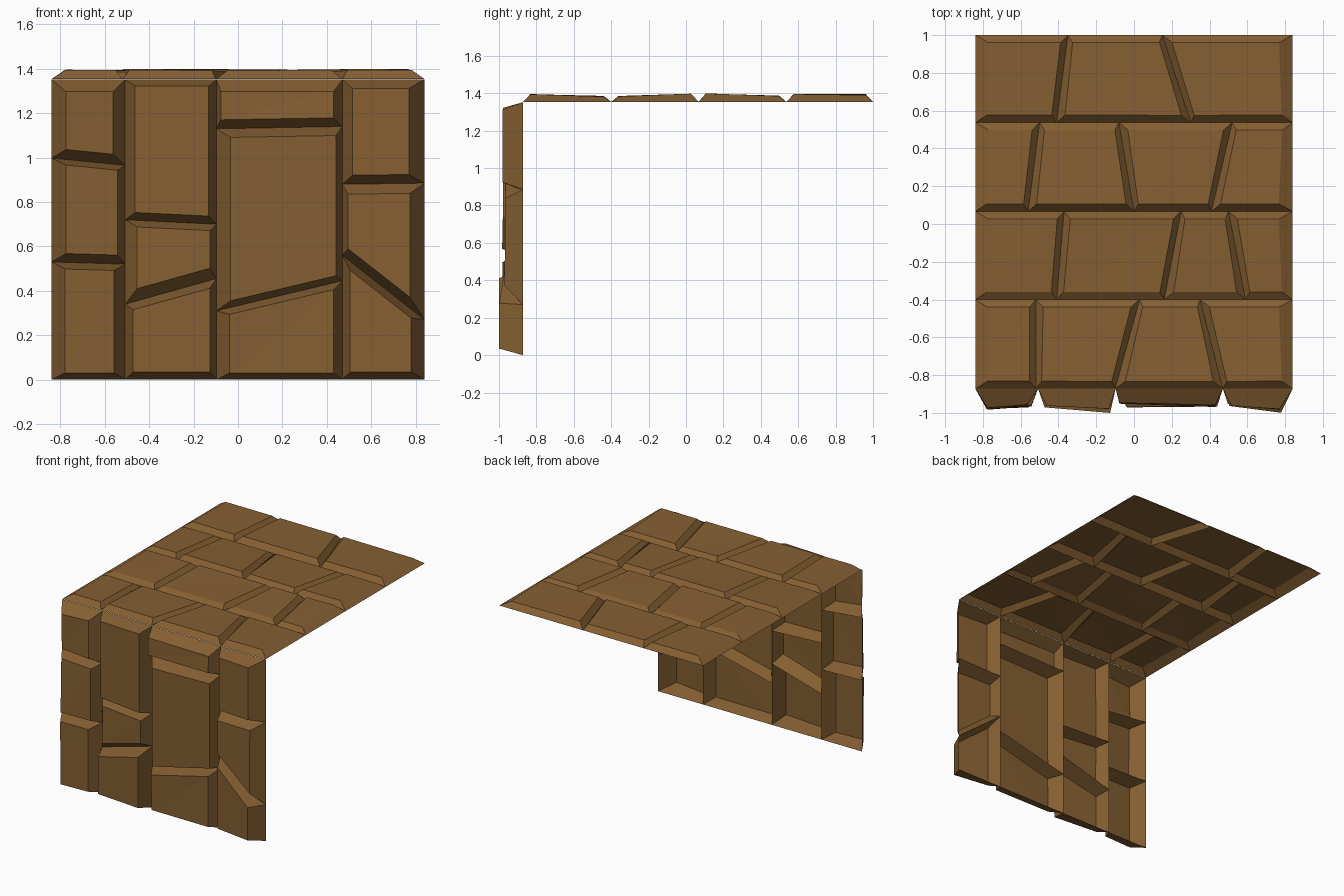
import bpy, random
from mathutils import Vector

if "Cube" in bpy.data.objects:
    bpy.data.objects.remove(bpy.data.objects["Cube"])

random.seed(4)
brown = bpy.data.materials.new("brown_stone")
brown.diffuse_color = (0.235, 0.115, 0.032, 1)
brown.use_nodes = True
brown.node_tree.nodes["Principled BSDF"].inputs["Base Color"].default_value = brown.diffuse_color


def stone(corners, margins, heights, place, verts, faces):
    """Open-backed block: base quad (bl, br, tr, tl) with a raised, inset cap."""
    bl, br, tr, tl = [Vector(c) for c in corners]
    left, right, low, high = margins
    wide = ((br - bl).length + (tr - tl).length) / 2

    def inside(u_off, v_off, from_right, from_top):
        u = 1 - u_off / wide if from_right else u_off / wide
        a, b = bl.lerp(br, u), tl.lerp(tr, u)
        tall = (b - a).length
        return a.lerp(b, 1 - v_off / tall if from_top else v_off / tall)

    cap = [inside(left, low, 0, 0), inside(right, low, 1, 0),
           inside(right, high, 1, 1), inside(left, high, 0, 1)]
    n = len(verts)
    verts += [place(p.x, p.y, 0) for p in (bl, br, tr, tl)]
    verts += [place(p.x, p.y, h) for p, h in zip(cap, heights)]
    faces += [(n + i, n + (i + 1) % 4, n + 4 + (i + 1) % 4, n + 4 + i) for i in range(4)]
    faces += [(n + 4, n + 5, n + 6), (n + 4, n + 6, n + 7)]


def finish(name, verts, faces):
    mesh = bpy.data.meshes.new(name)
    mesh.from_pydata(verts, [], faces)
    mesh.materials.append(brown)
    bpy.context.collection.objects.link(bpy.data.objects.new(name, mesh))


# Cliff face: four columns; each stone is
# (top left z, top right z, margins left/right/bottom/top, depth left, depth right)
edges = [-0.84, -0.508, -0.097, 0.47, 0.84]
columns = [
    [(.53, .52, .06, .05, .03, .03, .11, .10),
     (.998, .965, .065, .035, .04, .025, .112, .098),
     (1.352, 1.352, .065, .055, .045, .055, .105, .09)],
    [(.34, .455, .035, .03, .035, .035, .10, .128),
     (.72, .70, .055, .03, .055, .03, .085, .105),
     (1.352, 1.352, .045, .035, .035, .03, .098, .11)],
    [(.31, .445, .06, .04, .03, .03, .10, .105),
     (1.13, 1.14, .065, .03, .03, .04, .098, .10),
     (1.352, 1.352, .02, .04, .04, .055, .085, .098)],
    [(.56, .27, .04, .07, .035, .04, .095, .127),
     (.88, .885, .03, .075, .05, .045, .09, .105),
     (1.352, 1.352, .045, .07, .04, .04, .095, .115)],
]
verts, faces = [], []
for x0, x1, column in zip(edges, edges[1:], columns):
    za = zb = 0.0
    for zl, zr, le, ri, lo, hi, dl, dr in column:
        d = [dl, dr, dr, dl]
        d = [max(.07, h - random.uniform(0, .012)) if h < .12 else h for h in d]
        stone([(x0, za), (x1, zb), (x1, zr), (x0, zl)], (le, ri, lo, hi), d,
              lambda x, z, h: (x, -0.872 - h, z), verts, faces)
        za, zb = zl, zr
finish("cliff_face", verts, faces)

# Top paving: four rows; joints are (x at front edge, x at back edge)
row_y = [-0.872, -0.40, 0.067, 0.537, 1.0]
rows = [
    [(-.52, -.52), (-.10, .03), (.47, .35)],
    [(-.41, -.37), (.16, .25), (.59, .50)],
    [(-.56, -.50), (0, -.08), (.41, .52)],
    [(-.41, -.35), (.30, .15)],
]
slopes = [(.042, .032), (.032, .044), (.046, .034), (.042, .042)]
verts, faces = [], []
for y0, y1, joints, (front, back) in zip(row_y, row_y[1:], rows, slopes):
    cuts = [(-.84, -.84)] + joints + [(.84, .84)]
    for i, ((a0, a1), (b0, b1)) in enumerate(zip(cuts, cuts[1:])):
        left = .065 if i == 0 else .035
        right = .065 if i == len(cuts) - 2 else .032
        h = [s - random.uniform(0, .006) for s in (front, front, back, back)]
        stone([(a0, y0), (b0, y0), (b1, y1), (a1, y1)], (left, right, .04, .04), h,
              lambda x, y, h: (x, y, 1.354 + h), verts, faces)
finish("top_paving", verts, faces)
